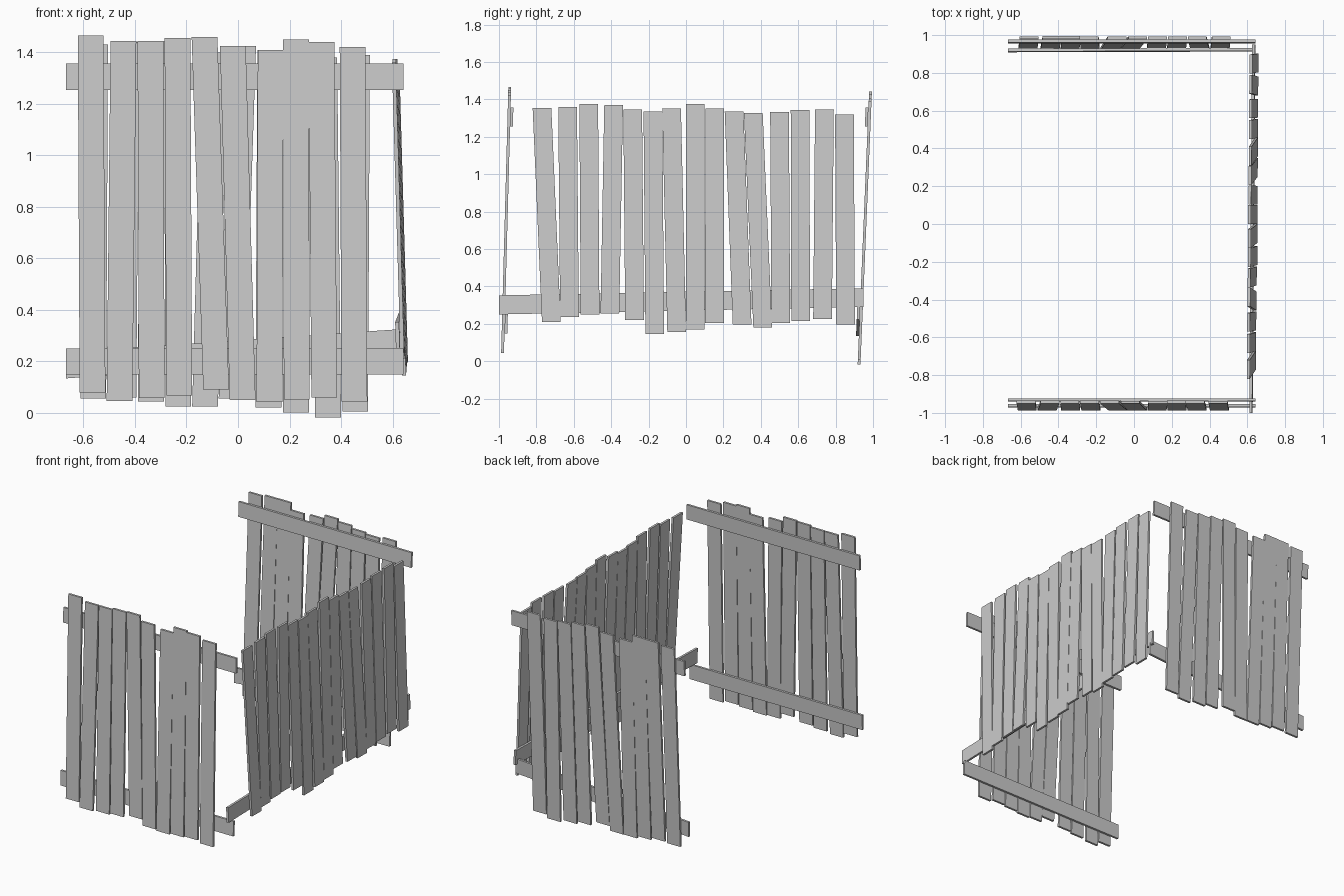
import bpy, bmesh
from mathutils import Vector

if "Cube" in bpy.data.objects:
    bpy.data.objects.remove(bpy.data.objects["Cube"])

T = 0.015  # board thickness


def board(name, corners, axis):
    """Flat board: four face corners thickened along the given axis."""
    bm = bmesh.new()
    off = Vector(axis) * T / 2
    a = [bm.verts.new(Vector(c) - off) for c in corners]
    b = [bm.verts.new(Vector(c) + off) for c in corners]
    bm.faces.new(a)
    bm.faces.new(b[::-1])
    for i in range(4):
        j = (i + 1) % 4
        bm.faces.new((a[i], b[i], b[j], a[j]))
    bmesh.ops.recalc_face_normals(bm, faces=bm.faces)
    me = bpy.data.meshes.new(name)
    bm.to_mesh(me)
    bm.free()
    ob = bpy.data.objects.new(name, me)
    bpy.context.collection.objects.link(ob)


# planks: (left at bottom, bottom z, left at top, top z)
end_planks = [
    (-.615, .08, -.622, 1.465), (-.51, .047, -.495, 1.445),
    (-.385, .057, -.39, 1.445), (-.278, .068, -.285, 1.455),
    (-.135, .09, -.18, 1.46), (-.032, .05, -.07, 1.425),
    (.072, .043, .077, 1.41), (.178, .052, .175, 1.45),
    (.285, .06, .274, 1.44), (.402, .045, .395, 1.42)]
side_planks = [
    (-.77, .21, -.82, 1.355), (-.673, .235, -.683, 1.36),
    (-.563, .25, -.57, 1.375), (-.457, .255, -.437, 1.37),
    (-.325, .22, -.335, 1.345), (-.217, .145, -.227, 1.335),
    (-.1, .157, -.127, 1.35), (0, .17, 0, 1.375),
    (.102, .205, .104, 1.35), (.25, .197, .207, 1.335),
    (.36, .18, .31, 1.327), (.457, .205, .45, 1.332),
    (.563, .215, .56, 1.342), (.68, .225, .69, 1.345),
    (.803, .195, .797, 1.32)]
W = 0.1


def front_y(z):
    return -.982 + .027 * z


def back_y(z):
    return .926 + .042 * z


def side_x(y, z):
    return .651 - .029 * z + .008 * y


# front panel planks
for b, zb, t, zt in end_planks:
    pts = [(b, zb), (b + W, zb), (t + W, zt), (t, zt)]
    board("front_plank", [(x, front_y(z), z) for x, z in pts], (0, 1, 0))

# back panel planks: same panel turned around, sagging toward +x
for b, zb, t, zt in end_planks:
    sag = .01 - .085 * (-b + .4) / 1.02
    pts = [(b, zb), (b + W, zb), (t + W, zt), (t, zt)]
    board("back_plank", [(-x - .11, back_y(z + sag), z + sag) for x, z in pts],
          (0, 1, 0))

# side panel planks
for b, zb, t, zt in side_planks:
    pts = [(b, zb), (b + W, zb), (t + W, zt), (t, zt)]
    board("side_plank", [(side_x(y, z), y, z) for y, z in pts], (1, 0, 0))


# rails: panel name, plane function, z centre at each end, offset inward
def end_rail(name, fy, z0, z1, inward):
    h = .051
    pts = [(-.668, z0 - h), (.643, z1 - h), (.643, z1 + h), (-.668, z0 + h)]
    board(name, [(x, fy(z) + inward, z) for x, z in pts], (0, 1, 0))


end_rail("front_top_rail", front_y, 1.305, 1.305, T)
end_rail("front_bottom_rail", front_y, .2, .2, T)
end_rail("back_top_rail", back_y, 1.305, 1.305, -T)
end_rail("back_bottom_rail", back_y, .185, .275, -T)

side = [(-1.0, .25), (.95, .29), (.95, .39), (-1.0, .352)]
board("side_bottom_rail", [(side_x(y, z) - T, y, z) for y, z in side], (1, 0, 0))
